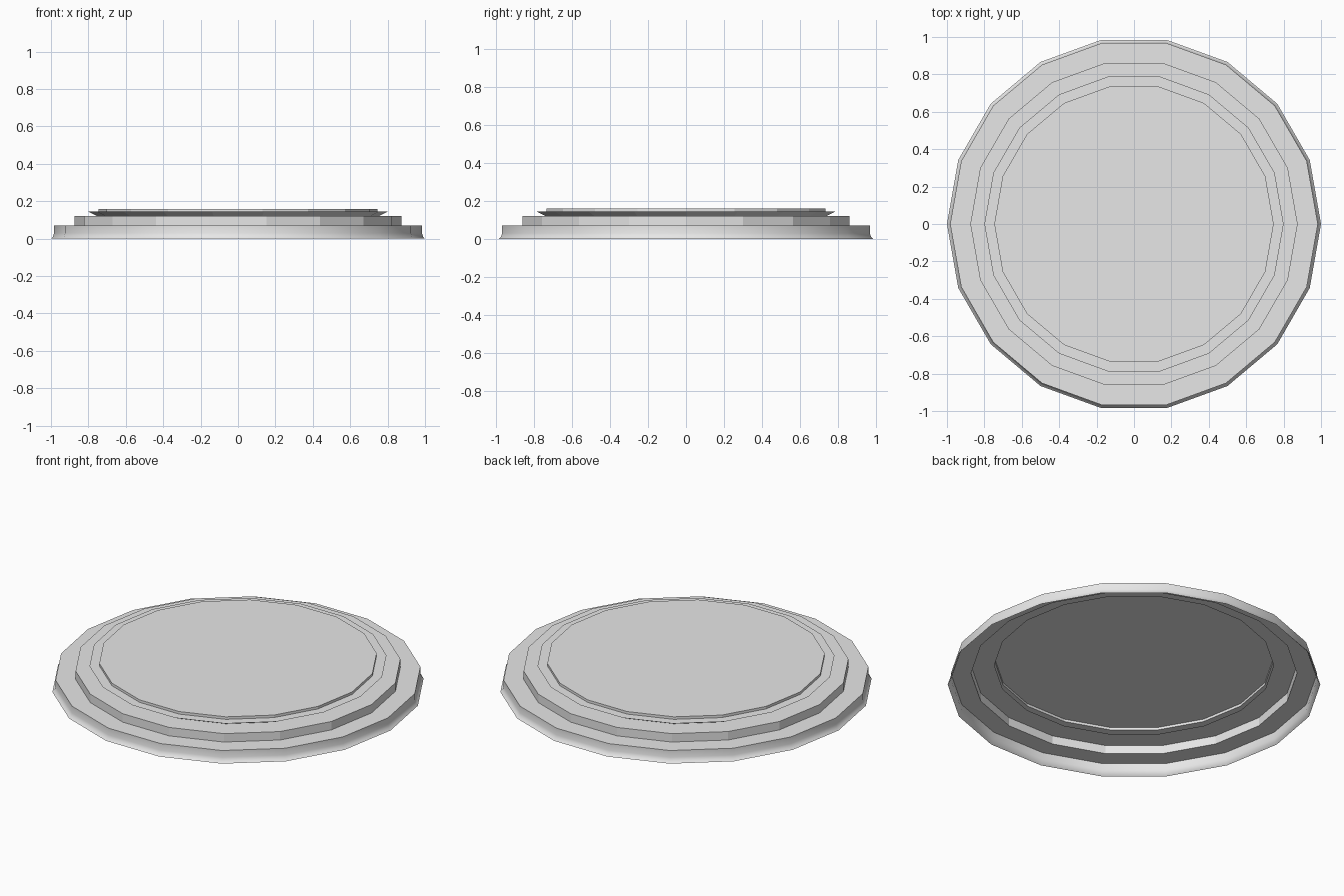
import bpy
import bmesh
from math import cos, sin, pi, radians

SIDES = 18

cube = bpy.data.objects.get("Cube")
if cube:
    bpy.data.objects.remove(cube, do_unlink=True)

grey = bpy.data.materials.new("light_grey")
grey.use_nodes = True
colour = (0.8, 0.8, 0.8, 1)
grey.diffuse_color = colour
grey.node_tree.nodes["Principled BSDF"].inputs["Base Color"].default_value = colour


def turned_shell(name, profile, capped=False, smooth=False):
    """Turn a (radius, height) profile, listed bottom to top, into an open shell."""
    bm = bmesh.new()
    rings = []
    for r, z in profile:
        rings.append([bm.verts.new((r * cos(2 * pi * i / SIDES),
                                    r * sin(2 * pi * i / SIDES), z))
                      for i in range(SIDES)])
    for low, high in zip(rings, rings[1:]):
        for i in range(SIDES):
            j = (i + 1) % SIDES
            bm.faces.new((low[i], low[j], high[j], high[i]))
    if capped:
        bm.faces.new(rings[-1])
    for face in bm.faces:
        face.smooth = smooth
    mesh = bpy.data.meshes.new(name)
    bm.to_mesh(mesh)
    bm.free()
    mesh.materials.append(grey)
    if smooth:
        mesh.set_sharp_from_angle(angle=radians(30))
    obj = bpy.data.objects.new(name, mesh)
    bpy.context.collection.objects.link(obj)
    return obj


# Flared outer rim with its flat ledge
turned_shell("base_rim",
             [(1, 0), (0.99, 0.01), (0.983, 0.03), (0.983, 0.07), (0.875, 0.07)],
             smooth=True)

# Faceted middle step with its ledge
turned_shell("middle_step", [(0.875, 0.07), (0.875, 0.12), (0.75, 0.12)])

# Undercut lip that overhangs the step
turned_shell("top_lip", [(0.75, 0.12), (0.8, 0.145), (0.747, 0.145)])

# Raised top plate, closed above and open below
turned_shell("top_plate", [(0.747, 0.145), (0.747, 0.16)], capped=True)
